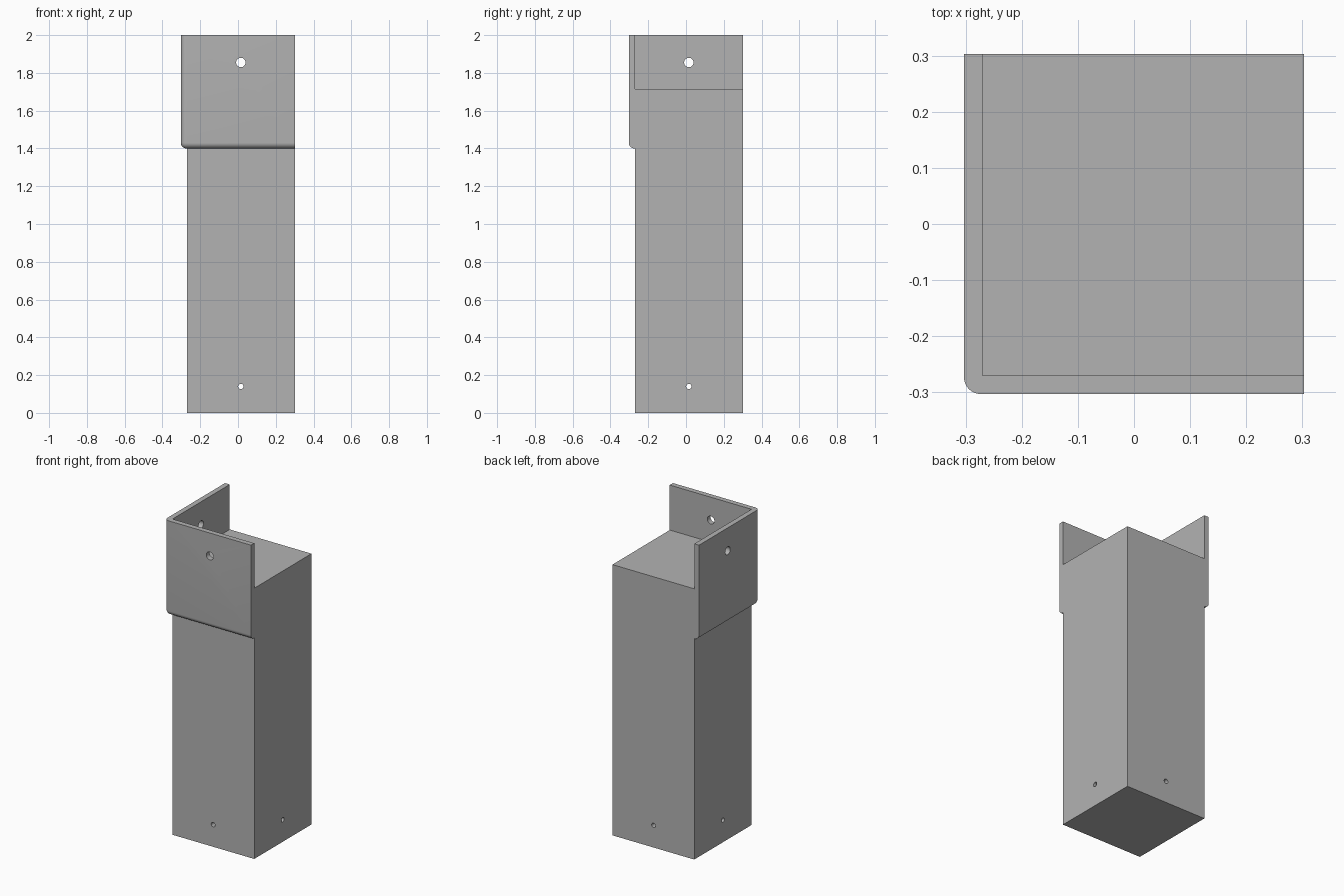
import bpy, bmesh, math
from mathutils import Matrix, Vector

cube = bpy.data.objects.get("Cube")
if cube:
    bpy.data.objects.remove(cube, do_unlink=True)

H = 0.303           # half width of the sleeve
INNER = -0.27       # inner face of the two sleeve walls
LEDGE = 1.715       # top of the solid post
SLEEVE_Z = 1.4      # lower edge of the sleeve
HOLE = 0.015        # centre of every hole across the faces

grey = bpy.data.materials.new("light_grey")
grey.use_nodes = True
colour = (0.45, 0.45, 0.45, 1)
grey.diffuse_color = colour
grey.node_tree.nodes["Principled BSDF"].inputs["Base Color"].default_value = colour


def make_object(name, bm):
    mesh = bpy.data.meshes.new(name)
    bm.to_mesh(mesh)
    bm.free()
    obj = bpy.data.objects.new(name, mesh)
    bpy.context.collection.objects.link(obj)
    mesh.materials.append(grey)
    return obj


def box_mesh(lo, hi):
    lo, hi = Vector(lo), Vector(hi)
    bm = bmesh.new()
    bmesh.ops.create_cube(bm, size=1, matrix=Matrix.Translation((lo + hi) / 2)
                          @ Matrix.Diagonal((*(hi - lo), 1)))
    return bm


def drill(name, axis, z, radius, start, end):
    bm = bmesh.new()
    middle = (start + end) / 2
    if axis == "X":
        place = Matrix.Translation((middle, HOLE, z)) @ Matrix.Rotation(math.pi / 2, 4, "Y")
    else:
        place = Matrix.Translation((HOLE, middle, z)) @ Matrix.Rotation(math.pi / 2, 4, "X")
    bmesh.ops.create_cone(bm, cap_ends=True, segments=32, radius1=radius,
                          radius2=radius, depth=end - start, matrix=place)
    return make_object(name, bm)


def combine(target, helper, operation):
    helper.hide_render = True
    mod = target.modifiers.new(helper.name, "BOOLEAN")
    mod.operation, mod.solver, mod.object = operation, "EXACT", helper
    bpy.context.view_layer.objects.active = target
    bpy.ops.object.modifier_apply(modifier=mod.name)
    bpy.data.objects.remove(helper, do_unlink=True)


# Square post
post = make_object("post_with_sleeve", box_mesh((INNER, INNER, 0), (H, H, LEDGE)))

# Sleeve block: rounded outer corner and rounded lower edges
bm = box_mesh((-H, -H, SLEEVE_Z), (H, H, 2))


def on_rounded_edge(edge):
    a, b = (v.co for v in edge.verts)
    low = [all(abs(p[i] - limit) < 1e-4 for p in (a, b))
           for i, limit in enumerate((-H, -H, SLEEVE_Z))]
    return sum(low) == 2


bmesh.ops.bevel(bm, geom=[e for e in bm.edges if on_rounded_edge(e)], offset=0.03,
                offset_type="OFFSET", segments=8, profile=0.5, affect="EDGES")
combine(post, make_object("sleeve", bm), "UNION")

# Open corner above the ledge leaves two upright walls
pocket = make_object("pocket", box_mesh((INNER, INNER, LEDGE), (1, 1, 3)))
combine(post, pocket, "DIFFERENCE")

# Large holes in the walls, small holes right through the foot
for axis in "XY":
    combine(post, drill("wall_hole", axis, 1.855, 0.025, -0.5, 0), "DIFFERENCE")
    combine(post, drill("foot_hole", axis, 0.14, 0.014, -0.5, 0.5), "DIFFERENCE")

# Smooth the rounded parts, keep corners sharp
bpy.ops.object.select_all(action="DESELECT")
post.select_set(True)
bpy.context.view_layer.objects.active = post
bpy.ops.object.shade_smooth_by_angle(angle=math.radians(30))
